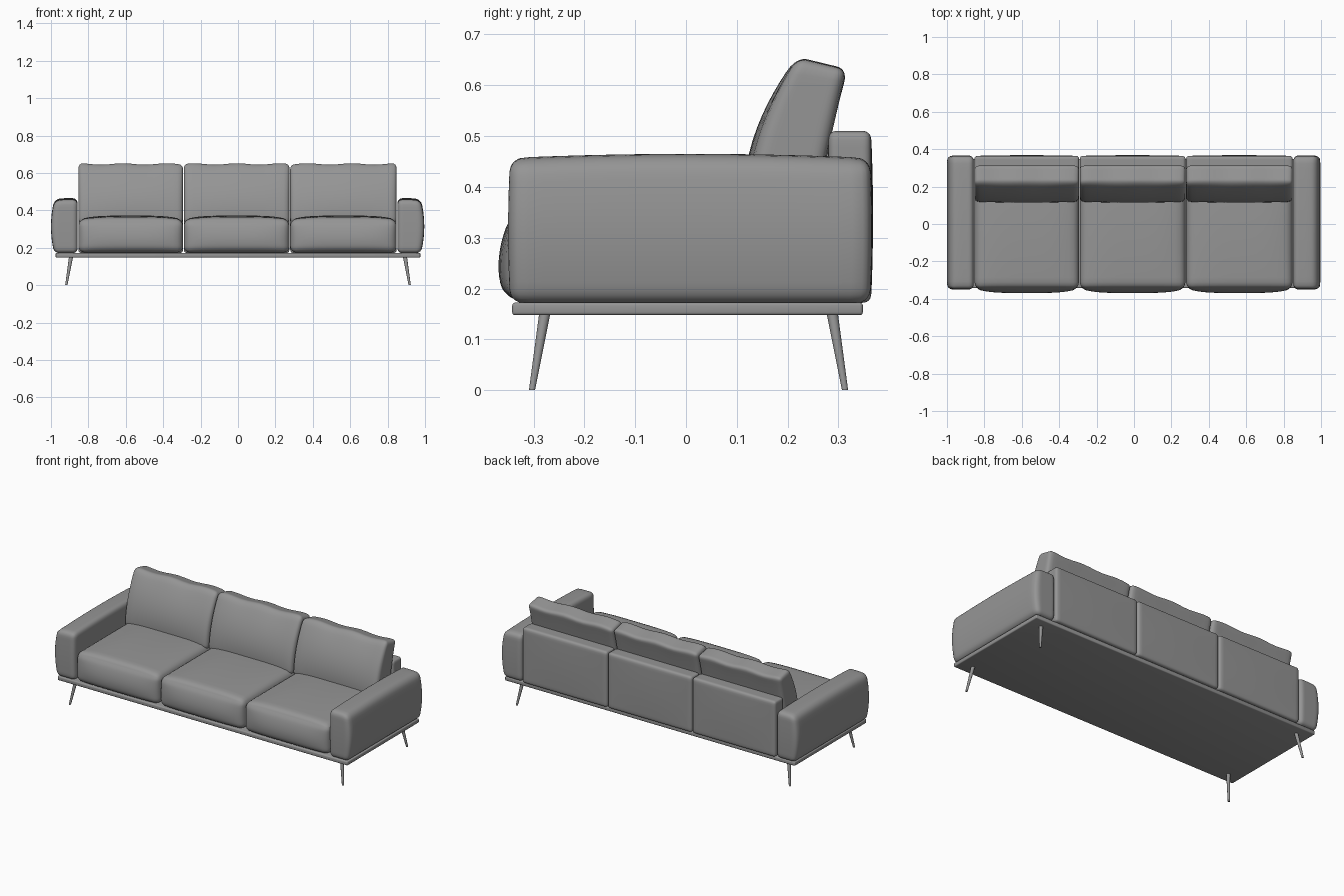
import bpy, bmesh, math
from mathutils import Vector

cube = bpy.data.objects.get("Cube")
if cube:
    bpy.data.objects.remove(cube, do_unlink=True)

fabric = bpy.data.materials.new("grey_fabric")
fabric.use_nodes = True
GREY = (0.3, 0.3, 0.3, 1)
fabric.diffuse_color = GREY
fabric.node_tree.nodes["Principled BSDF"].inputs["Base Color"].default_value = GREY


def finish(bm, name, angle=50):
    bmesh.ops.recalc_face_normals(bm, faces=bm.faces)
    mesh = bpy.data.meshes.new(name)
    bm.to_mesh(mesh)
    bm.free()
    obj = bpy.data.objects.new(name, mesh)
    bpy.context.collection.objects.link(obj)
    mesh.materials.append(fabric)
    bpy.ops.object.select_all(action="DESELECT")
    obj.select_set(True)
    bpy.context.view_layer.objects.active = obj
    bpy.ops.object.shade_smooth_by_angle(angle=math.radians(angle))
    return obj


def soft_box(name, low, high, radius, shape=None):
    """Rounded box; shape(point, unit) reshapes it, unit runs -1..1 per axis."""
    low, high = Vector(low), Vector(high)
    centre, half = (low + high) / 2, (high - low) / 2
    bm = bmesh.new()
    bmesh.ops.create_cube(bm, size=2)
    bmesh.ops.subdivide_edges(bm, edges=bm.edges[:], cuts=19, use_grid_fill=True)
    for v in bm.verts:
        # Crowd the grid towards the edges, then round them off
        p = Vector([math.sin(c * math.pi / 2) * h for c, h in zip(v.co, half)])
        q = Vector([max(radius - h, min(h - radius, c)) for c, h in zip(p, half)])
        p = q + (p - q).normalized() * radius if (p - q).length > 1e-6 else p
        unit = Vector([c / h for c, h in zip(p, half)])
        p += centre
        v.co = shape(p, unit) if shape else p
    return finish(bm, name)


def dome(a, b):
    return (1 - a * a) * (1 - b * b)


def seat_shape(p, u):
    # Crowned top and a front that swells below the middle
    if u.z > 0:
        p.z += 0.022 * u.z * (1 - u.x ** 4) * (1 - 0.5 * u.y ** 2)
    if u.y < 0:
        p.y += 0.024 * u.y * (1 - u.x ** 4) * (1 - min(1, (u.z + 0.2) ** 2))
    return p


def back_cushion_shape(p, u):
    # Leaning wedge with a curved front and a top falling to the rear
    t = (u.z + 1) / 2
    front = 0.118 + 0.1 * t * t
    rear = 0.25 + 0.067 * t
    p.y = front + (rear - front) * (u.y + 1) / 2
    p.y -= 0.012 * dome(u.x, u.z) * max(0, -u.y)
    p.z -= 0.012 * t ** 4 * (u.y + 1)
    p.z += 0.004 * t ** 4 * math.cos(5 * u.x + 9 * p.x)
    return p


def panel_shape(p, u):
    p.y += 0.004 * u.y * dome(u.x, u.z)
    return p


def arm_shape(p, u):
    # Outer side swells, top is gently crowned and drops outward
    side = 1 if p.x > 0 else -1
    outward = u.x * side
    if outward > 0:
        p.x += side * 0.018 * outward * (1 - u.z ** 2)
    if u.z > 0:
        p.z += u.z * (0.008 * (1 - u.y ** 2) - 0.008 * max(0, outward) ** 2)
    p.y += 0.004 * u.y * (1 - u.z ** 2)
    return p


# Seat cushions, back cushions and rear panels, three of each
edges = (-0.855, -0.292, 0.277, 0.85)
for place, x0, x1 in zip(("right", "middle", "left"), edges, edges[1:]):
    x0, x1 = x0 + 0.002, x1 - 0.002
    soft_box("seat_cushion_" + place, (x0, -0.345, 0.174), (x1, 0.285, 0.35),
             0.035, seat_shape)
    soft_box("back_cushion_" + place, (x0, 0.12, 0.33), (x1, 0.25, 0.652),
             0.025, back_cushion_shape)
    soft_box("back_panel_" + place, (x0, 0.28, 0.172), (x1, 0.364, 0.51),
             0.016, panel_shape)

# Arms
for place, x0, x1 in (("right", -0.982, -0.857), ("left", 0.852, 0.978)):
    soft_box("arm_" + place, (x0, -0.346, 0.171), (x1, 0.362, 0.457),
             0.027, arm_shape)

# Base plate
bm = bmesh.new()
bmesh.ops.create_cube(bm, size=1)
for v in bm.verts:
    v.co = Vector((v.co.x * 1.95, v.co.y * 0.69 + 0.003, v.co.z * 0.025 + 0.16))
bmesh.ops.bevel(bm, geom=bm.edges[:], offset=0.006, segments=3,
                profile=0.5, affect="EDGES")
finish(bm, "base_plate", 30)

# Splayed tapered legs
for side, sx in (("right", -1), ("left", 1)):
    for end, top_y, foot_y in (("front", -0.278, -0.303), ("back", 0.288, 0.313)):
        bm = bmesh.new()
        bmesh.ops.create_cone(bm, cap_ends=True, segments=20, radius1=0.006,
                              radius2=0.011, depth=0.15)
        for v in bm.verts:
            t = v.co.z / 0.15 + 0.5
            v.co.x += sx * (0.918 + (0.893 - 0.918) * t)
            v.co.y += foot_y + (top_y - foot_y) * t
            v.co.z += 0.075
        finish(bm, "leg_" + end + "_" + side)
